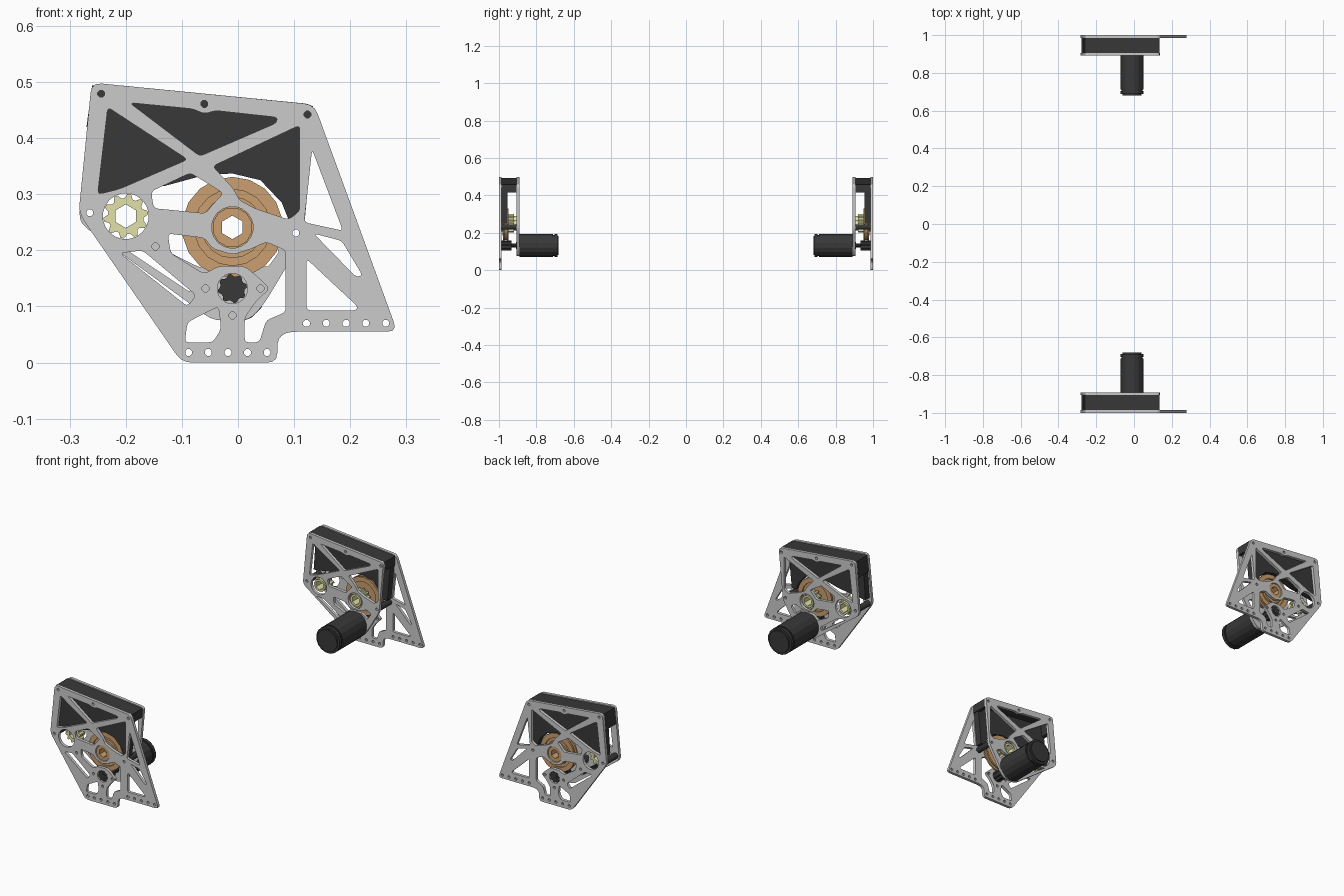
import bpy
from math import sin, cos, pi
from mathutils import Vector, Matrix

if "Cube" in bpy.data.objects:
    bpy.data.objects.remove(bpy.data.objects["Cube"])


def mat(name, c):
    m = bpy.data.materials.new(name)
    m.diffuse_color = (*c, 1)
    m.use_nodes = True
    m.node_tree.nodes["Principled BSDF"].inputs["Base Color"].default_value = m.diffuse_color
    return m


DARK = mat("dark", (0.04, 0.04, 0.04))
TAN = mat("tan", (0.6, 0.35, 0.16))
CREAM = mat("cream", (0.75, 0.75, 0.4))


def rounded(pts, r=0.008, n=3):
    pts = [Vector(p) for p in pts]
    out = []
    for i, p in enumerate(pts):
        a, b = pts[i - 1] - p, pts[(i + 1) % len(pts)] - p
        a = p + a.normalized() * min(r, a.length * 0.4)
        b = p + b.normalized() * min(r, b.length * 0.4)
        for k in range(n + 1):
            t = k / n
            out.append(a * (1 - t) ** 2 + p * 2 * t * (1 - t) + b * t * t)
    return out


def circle(c, r, n=20, r2=None):
    # r2 gives a lobed outline with alternating radii
    rad = lambda i: r2 if r2 and i % 4 > 1 else r
    return [(c[0] + rad(i) * cos(2 * pi * (i + .5) / n),
             c[1] + rad(i) * sin(2 * pi * (i + .5) / n)) for i in range(n)]


def slab(name, outline, y0, y1, holes=(), material=None, smooth=False):
    """Flat profile in xz with holes, thickness y0..y1, mirrored to the +y side."""
    cu = bpy.data.curves.new(name + "_profile", 'CURVE')
    cu.dimensions = '2D'
    cu.fill_mode = 'BOTH'
    cu.extrude = abs(y1 - y0) / 2
    for loop in [outline, *holes]:
        s = cu.splines.new('POLY')
        s.points.add(len(loop) - 1)
        for p, q in zip(s.points, loop):
            p.co = (q[0], q[1], 0, 1)
        s.use_cyclic_u = True
    tmp = bpy.data.objects.new("tmp", cu)
    bpy.context.collection.objects.link(tmp)
    dg = bpy.context.evaluated_depsgraph_get()
    me = bpy.data.meshes.new_from_object(tmp.evaluated_get(dg))
    bpy.data.objects.remove(tmp)
    me.transform(Matrix.Translation((0, (y0 + y1) / 2, 0)) @ Matrix.Rotation(pi / 2, 4, 'X'))
    for f in me.polygons:
        f.use_smooth = False
    ob = bpy.data.objects.new(name, me)
    bpy.context.collection.objects.link(ob)
    me.materials.clear()
    if material:
        me.materials.append(material)
    md = ob.modifiers.new("mirror", 'MIRROR')
    md.use_axis = (False, True, False)
    md.use_clip = False
    md.use_mirror_merge = False
    return ob


HUB, IDLER, MOTOR = (-.01, .241), (-.2, .261), (-.01, .132)

# truss openings shared by both plates
shared = [
    [(-.232, .455), (-.09, .362), (-.21, .31), (-.25, .30)],
    [(-.193, .463), (-.08, .452), (-.06, .443), (-.04, .449), (.07, .437), (.068, .427), (-.068, .368)],
    [(.11, .423), (.11, .27), (.09, .255), (.03, .275), (.002, .29), (-.008, .31), (-.045, .35)],
    [(-.085, .338), (-.155, .305), (-.15, .275), (-.058, .266), (-.045, .282), (-.026, .302)],
]
# openings of the outer plate only
outer_only = [
    [(-.125, .23), (-.06, .222), (-.045, .203), (-.01, .192), (.025, .203), (.05, .215), (.085, .2),
     (.085, .09), (.05, .075), (.038, .036), (.012, .036), (.012, .08), (.033, .11), (.057, .132),
     (.033, .155), (.012, .172), (-.035, .172), (-.06, .158), (-.12, .195)],
    [(-.21, .195), (-.17, .2), (-.075, .12), (-.09, .1)],
    [(-.09, .072), (-.035, .1), (-.03, .06), (-.045, .036), (-.095, .036)],
    [(.132, .38), (.187, .235), (.118, .25)],
    [(.135, .23), (.185, .217), (.222, .155), (.21, .153)],
    [(.122, .185), (.213, .1), (.21, .093), (.122, .093)],
]
inner_only = [
    [(-.125, .23), (-.06, .222), (-.045, .203), (-.01, .197), (.025, .203), (.05, .215), (.075, .2),
     (.052, .168), (.03, .19), (-.04, .19), (-.065, .168), (-.12, .195)],
    [(-.215, .212), (-.17, .205), (-.08, .14), (-.085, .125)],
]

# bolt holes
bolts = [(-.244, .479), (-.06, .461), (.124, .442), (-.264, .267), (.103, .231)]
motor_bolts = [(-.147, .207), (-.058, .132), (.04, .132), (-.01, .084)]
feet = [(-.088 + .035 * i, .018) for i in range(5)] + [(.122 + .0353 * i, .07) for i in range(5)]
small = lambda pts: [circle(p, .0065, 8) for p in pts]

# outer and inner side plates
slab("outer_plate", rounded([(-.261, .499), (.136, .46), (.284, .055), (.088, .055), (.07, .042),
                             (.07, 0), (-.1, 0), (-.284, .266)], .018),
     -1, -.986,
     [rounded(h) for h in shared + outer_only] + small(bolts + motor_bolts + feet)
     + [circle(HUB, .037), circle(IDLER, .041), circle(MOTOR, .027)])
slab("inner_plate", rounded([(-.261, .499), (.138, .46), (.116, .22), (.047, .105), (.02, .075),
                             (-.045, .075), (-.284, .25)], .018),
     -.905, -.891,
     [rounded(h) for h in shared + inner_only] + small(bolts)
     + [circle(HUB, .037), circle(IDLER, .041), circle(MOTOR, .02)])

# dark housing between the plates: web panel, roof with lips, standoffs
slab("housing_web", [(-.258, .492), (.134, .456), (.114, .25), (.092, .25), (.078, .285), (.04, .325),
                     (-.01, .337), (-.06, .334), (-.13, .315), (-.2, .305), (-.272, .295)],
     -.986, -.955, material=DARK)
slab("housing_roof", [(-.27, .42), (-.26, .494), (.134, .457), (.134, .415), (.118, .415), (.116, .44),
                      (-.243, .475), (-.25, .42)], -.986, -.905, material=DARK)
for i, p in enumerate(bolts[3:]):
    slab(f"standoff_{i}", circle(p, .014, 12), -.986, -.905, small([p]), DARK)

# large drive pulley: two flanges, belt groove and bored hub
bore = [circle(HUB, .021, 6)]
slab("pulley_front_flange", circle(HUB, .09, 18), -.978, -.97, [circle(HUB, .068, 18)], TAN)
slab("pulley_web", circle(HUB, .08, 18), -.97, -.958, bore, TAN)
slab("pulley_back_flange", circle(HUB, .09, 18), -.958, -.95, [circle(HUB, .068, 18)], TAN)
slab("pulley_hub", circle(HUB, .036, 12), -.996, -.97, bore, TAN)
slab("pulley_step", circle(HUB, .055, 18), -.98, -.97, [circle(HUB, .03, 12)], TAN)

# lobed hex hubs
for name, c in (("main_hub", HUB), ("idler_hub", IDLER)):
    slab(name, circle(c, .04, 40, .032), -.95, -.92, [circle(c, .021, 6)], CREAM)
    slab(name + "_collar", circle(c, .029, 12), -.92, -.896, [circle(c, .021, 6)], CREAM)

# motor with end cap, shaft and pinion
slab("motor_body", circle(MOTOR, .062, 16), -.891, -.712, material=DARK)
slab("motor_groove", circle(MOTOR, .057, 16), -.712, -.704, material=DARK)
slab("motor_cap", circle(MOTOR, .062, 16), -.704, -.688, material=DARK)
slab("motor_end", circle(MOTOR, .052, 16), -.688, -.681, material=DARK)
slab("motor_shaft", circle(MOTOR, .011, 10), -.998, -.89, material=DARK)
slab("motor_pilot", circle(MOTOR, .019, 14), -.91, -.89, material=DARK)
slab("pinion", circle(MOTOR, .026, 32, .022), -.996, -.933, [circle(MOTOR, .011, 10)], DARK)
